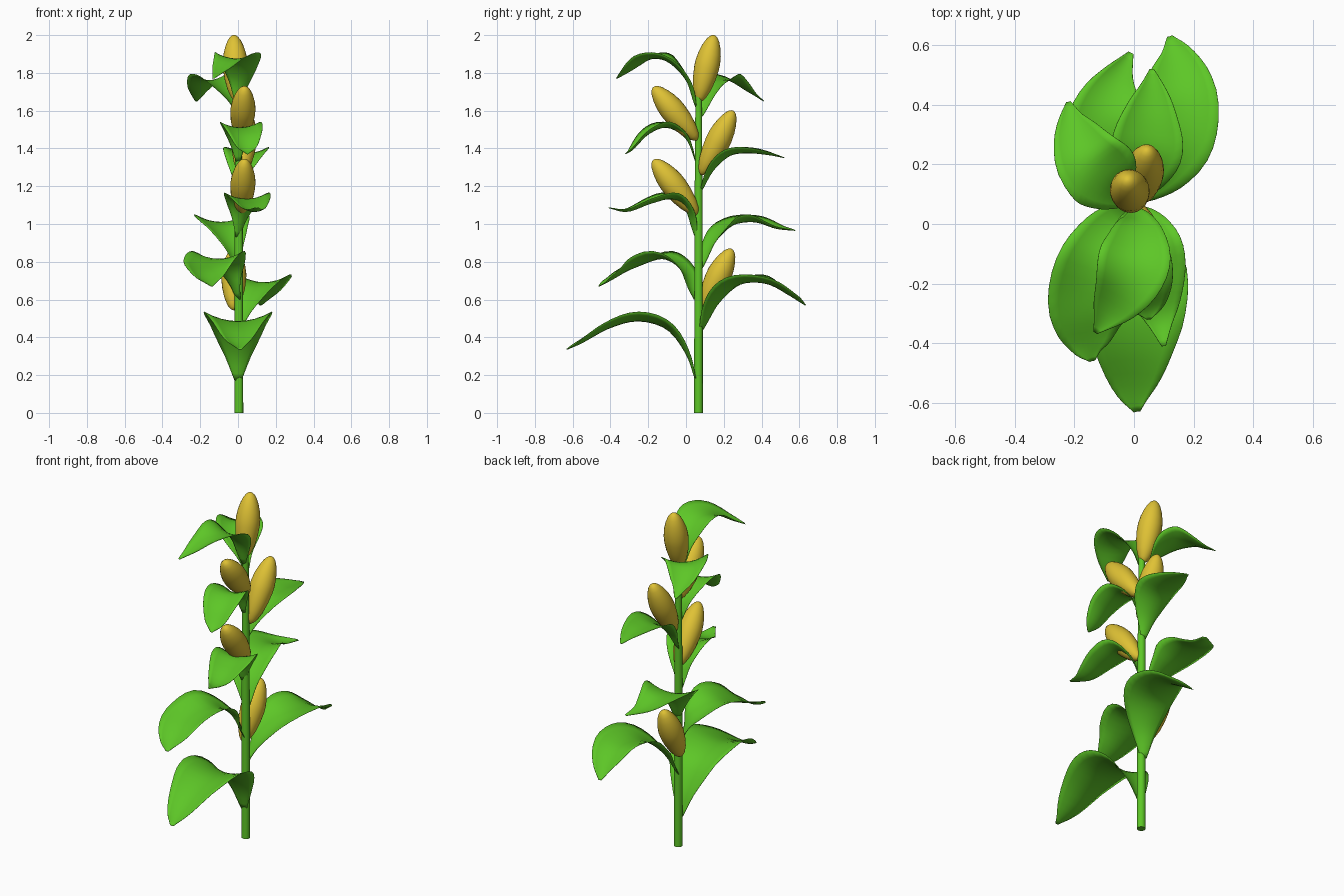
import bpy, bmesh, math
from mathutils import Vector

if "Cube" in bpy.data.objects:
    bpy.data.objects.remove(bpy.data.objects["Cube"])


def material(name, rgb):
    m = bpy.data.materials.new(name)
    m.diffuse_color = (*rgb, 1)
    m.use_nodes = True
    m.node_tree.nodes["Principled BSDF"].inputs["Base Color"].default_value = m.diffuse_color
    return m


GREEN = material("leaf_green", (0.11, 0.57, 0.02))
GOLD = material("cob_yellow", (0.74, 0.54, 0.035))


def finish(name, bm, mat):
    bmesh.ops.recalc_face_normals(bm, faces=bm.faces)
    me = bpy.data.meshes.new(name)
    bm.to_mesh(me)
    bm.free()
    me.materials.append(mat)
    ob = bpy.data.objects.new(name, me)
    bpy.context.collection.objects.link(ob)
    bpy.context.view_layer.objects.active = ob
    bpy.ops.object.select_all(action='DESELECT')
    ob.select_set(True)
    bpy.ops.object.shade_smooth_by_angle(angle=math.radians(45))
    return ob


def grid_faces(bm, rows, closed=False):
    for a, b in zip(rows, rows[1:]):
        n = len(a)
        for i in range(n if closed else n - 1):
            j = (i + 1) % n
            bm.faces.new((a[i], a[j], b[j], b[i]))


def spline(pts, t):
    # Catmull-Rom through the points, t in 0..1
    p = [Vector(q) for q in pts]
    p = [2 * p[0] - p[1]] + p + [2 * p[-1] - p[-2]]
    s = t * (len(pts) - 1)
    i = min(int(s), len(pts) - 2)
    u = s - i
    a, b, c, d = p[i:i + 4]
    return 0.5 * (2 * b + (c - a) * u + (2 * a - 5 * b + 4 * c - d) * u ** 2
                  + (3 * b - a - 3 * c + d) * u ** 3)


WIDTHS = [(w, 0, 0) for w in (0.10, 0.38, 0.74, 1.0, 0.93, 0.66, 0.33, 0.06)]


def leaf(name, width, rib):
    # Channelled blade swept along its midrib
    bm = bmesh.new()
    rows, n, m = [], 22, 8
    for k in range(n + 1):
        t = k / n
        c = spline(rib, t)
        tan = (spline(rib, min(t + 0.01, 1)) - spline(rib, max(t - 0.01, 0))).normalized()
        side = tan.cross(Vector((0, 0, 1))).normalized()
        up = side.cross(tan)
        w = width * spline(WIDTHS, t).x
        rows.append([bm.verts.new(c + side * w * u + up * 0.28 * w * u * u)
                     for u in (2 * i / m - 1 for i in range(m + 1))])
    grid_faces(bm, rows)
    ob = finish(name, bm, GREEN)
    mod = ob.modifiers.new("thickness", 'SOLIDIFY')
    mod.thickness = 0.002
    mod.offset = 0


def lathe(name, start, end, profile, sides, mat):
    # Rings of (fraction along axis, radius), capped at both ends
    bm = bmesh.new()
    a, b = Vector(start), Vector(end)
    q = (b - a).to_track_quat('Z', 'Y')
    rows = []
    for f, r in profile:
        rows.append([bm.verts.new(a.lerp(b, f) + q @ Vector((
            r * math.cos(2 * math.pi * i / sides),
            r * math.sin(2 * math.pi * i / sides), 0))) for i in range(sides)])
    grid_faces(bm, rows, True)
    bm.faces.new(rows[0])
    bm.faces.new(rows[-1])
    return finish(name, bm, mat)


# Stalk
lathe("stalk", (0.005, 0.066, 0), (0.002, 0.067, 1.70), [(0, 0.023), (0.6, 0.022), (1, 0.017)], 16, GREEN)

# Front leaves, bottom to top
leaf("front_leaf_1", 0.18, [(0, .05, .17), (0, 0, .31), (0, -.1, .44), (0, -.25, .485),
                            (0, -.4, .45), (0, -.55, .37), (.01, -.63, .335)])
leaf("front_leaf_2", 0.15, [(0, .05, .60), (-.05, 0, .74), (-.1, -.12, .815),
                            (-.155, -.28, .765), (-.155, -.4, .70), (-.14, -.46, .67)])
leaf("front_leaf_3", 0.12, [(0, .05, .93), (.02, .01, 1.06), (.04, -.07, 1.13),
                            (.065, -.18, 1.11), (.085, -.31, 1.065), (.1, -.41, 1.085)])
leaf("front_leaf_4", 0.11, [(0, .05, 1.33), (0, 0, 1.45), (.01, -.1, 1.51),
                            (.03, -.2, 1.475), (.045, -.28, 1.395), (.05, -.32, 1.37)])
leaf("front_leaf_5", 0.12, [(0, .05, 1.62), (.01, 0, 1.76), (.005, -.1, 1.86),
                            (-.025, -.2, 1.87), (-.085, -.3, 1.81), (-.13, -.365, 1.77)])

# Back leaves, bottom to top
leaf("back_leaf_1", 0.15, [(0, .08, .43), (.05, .15, .57), (.11, .27, .675),
                           (.15, .42, .685), (.145, .55, .62), (.12, .63, .57)])
leaf("back_leaf_2", 0.145, [(0, .08, .76), (-.04, .14, .90), (-.08, .24, .99),
                            (-.09, .36, 1.01), (-.06, .48, .975), (-.01, .575, .965)])
leaf("back_leaf_3", 0.12, [(0, .08, 1.17), (.02, .14, 1.28), (.04, .23, 1.36),
                           (.05, .33, 1.375), (.06, .44, 1.365), (.06, .52, 1.35)])
leaf("back_leaf_4", 0.125, [(0, .08, 1.57), (-.05, .11, 1.67), (-.10, .16, 1.735),
                            (-.16, .23, 1.76), (-.205, .33, 1.70), (-.22, .41, 1.65)])

# Cobs: elongated ovals, slightly slimmer at the base
COB = [(0, .004), (.03, .018), (.08, .031), (.2, .048), (.35, .060), (.5, .066), (.6, .066),
       (.72, .060), (.83, .049), (.92, .035), (.97, .022), (.993, .011), (1, .002)]
cobs = [((-.025, .085, .545), (-.02, .242, .868)),
        ((.015, .06, 1.05), (.035, -.173, 1.34)),
        ((.02, .08, 1.26), (.045, .25, 1.60)),
        ((.015, .06, 1.445), (.035, -.173, 1.725)),
        ((-.005, .068, 1.645), (-.022, .148, 2.0))]
for i, (a, b) in enumerate(cobs, 1):
    lathe(f"cob_{i}", a, b, COB, 24, GOLD)
